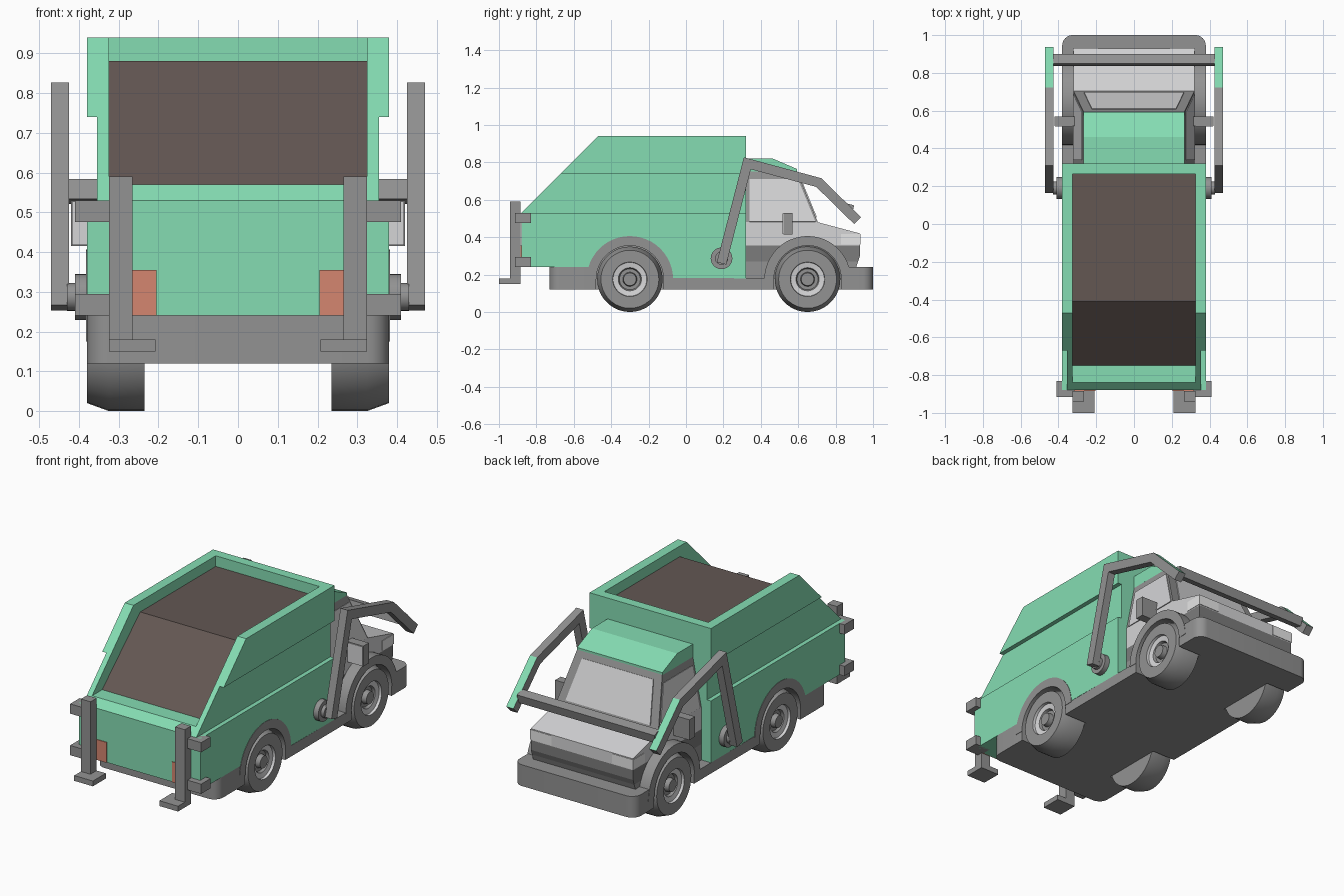
import bpy, bmesh, math
from mathutils import Vector

if "Cube" in bpy.data.objects:
    bpy.data.objects.remove(bpy.data.objects["Cube"])

def material(name, rgb):
    m = bpy.data.materials.new(name)
    m.diffuse_color = (*rgb, 1)
    m.use_nodes = True
    m.node_tree.nodes["Principled BSDF"].inputs["Base Color"].default_value = m.diffuse_color
    return m

GREEN = material("green paint", (0.235, 0.72, 0.45))
GRAY = material("mid gray", (0.29, 0.29, 0.29))
DARK = material("dark gray trim", (0.20, 0.20, 0.20))
LIGHT = material("light gray", (0.66, 0.66, 0.67))
WHITE = material("lamp white", (0.80, 0.80, 0.80))
BROWN = material("refuse brown", (0.125, 0.095, 0.086))
RED = material("tail lamp red", (0.66, 0.24, 0.16))

def finish(name, bm, *mats, smooth=False):
    bmesh.ops.recalc_face_normals(bm, faces=bm.faces[:])
    me = bpy.data.meshes.new(name)
    bm.to_mesh(me)
    bm.free()
    for m in mats:
        me.materials.append(m)
    ob = bpy.data.objects.new(name, me)
    bpy.context.collection.objects.link(ob)
    if smooth:
        bpy.ops.object.select_all(action='DESELECT')
        ob.select_set(True)
        bpy.context.view_layer.objects.active = ob
        bpy.ops.object.shade_smooth_by_angle(angle=math.radians(30))
    return ob

def prism_bm(pts, a, b, axis='X'):
    """Extrude a (y,z) profile along x, or an (x,y) outline along z."""
    bm = bmesh.new()
    put = (lambda p, t: (t, p[0], p[1])) if axis == 'X' else (lambda p, t: (p[0], p[1], t))
    f = bm.faces.new([bm.verts.new(put(p, a)) for p in pts])
    r = bmesh.ops.extrude_face_region(bm, geom=[f])
    d = Vector(put((0, 0), b - a))
    bmesh.ops.translate(bm, vec=d, verts=[v for v in r['geom'] if isinstance(v, bmesh.types.BMVert)])
    bmesh.ops.recalc_face_normals(bm, faces=bm.faces[:])
    return bm

def prism(name, pts, a, b, mat, axis='X', smooth=False):
    return finish(name, prism_bm(pts, a, b, axis), mat, smooth=smooth)

def box(name, x0, x1, y0, y1, z0, z1, mat):
    return prism(name, [(y0, z0), (y1, z0), (y1, z1), (y0, z1)], x0, x1, mat)

def plate(name, corners, mat, lift):
    """Thin panel standing proud of a sloping face."""
    bm = bmesh.new()
    f = bm.faces.new([bm.verts.new(c) for c in corners])
    r = bmesh.ops.extrude_face_region(bm, geom=[f])
    bmesh.ops.translate(bm, vec=Vector(lift), verts=[v for v in r['geom'] if isinstance(v, bmesh.types.BMVert)])
    return finish(name, bm, mat)

def arc(cy, cz, r, a0, a1, n):
    return [(cy + r * math.cos(math.radians(a0 + (a1 - a0) * i / n)),
             cz + r * math.sin(math.radians(a0 + (a1 - a0) * i / n))) for i in range(n + 1)]

WHEELS = {"rear": -0.30, "front": 0.65}

# container body: lower part with wheel arch, then stepped walls
prism("container_base", [(-.88, .53), (-.88, .24), (-.52, .24)] + arc(-.3, .175, .225, 163, 2, 20)
      + [(.32, .18), (.32, .53)], -.38, .38, GREEN)
box("container_cab_wall", -.326, .326, .265, .32, .53, .94, GREEN)
prism("loading_lip", [(-.88, .53), (-.84, .57), (-.75, .57), (-.75, .53)], -.326, .326, GREEN)
prism("refuse_load", [(.267, .5), (.267, .88), (-.41, .88), (-.75, .57), (-.75, .5)], -.327, .327, BROWN)

# chassis
box("chassis_core", -.235, .235, -.6, .9, .12, .181, GRAY)
box("wheel_well_block", -.235, .235, -.53, -.07, .17, .42, GRAY)
r = .055
prism("front_bumper", [(-.38, .83), (.38, .83)] + arc(.38 - r, 1 - r, r, 0, 90, 8)
      + arc(-.38 + r, 1 - r, r, 90, 180, 8), .12, .24, GRAY, 'Z', True)
prism("rear_chassis", [(.38, -.48), (-.38, -.48)] + arc(-.38 + r, -.73 + r, r, 180, 270, 8)
      + arc(.38 - r, -.73 + r, r, 270, 360, 8), .12, .241, GRAY, 'Z', True)

# cab lower half, coloured by height
bm = prism_bm([(.32, .18), (.89, .18), (.91, .24), (.93, .30), (.93, .42), (.705, .48), (.32, .48)], -.32, .32)
for z in (.27, .355):
    bmesh.ops.bisect_plane(bm, geom=bm.verts[:] + bm.edges[:] + bm.faces[:], plane_co=(0, 0, z), plane_no=(0, 0, 1))
for f in bm.faces:
    z = f.calc_center_median().z
    f.material_index = 2 if z > .355 else 1 if z > .27 else 0
finish("cab_lower", bm, GRAY, DARK, LIGHT)

# cab upper half: tapering frame
def cx(z): return .32 - .055 * (z - .48) / .28
def wy(z): return .705 - .115 * (z - .48) / .28
bm = bmesh.new()
for x, y, z in [(s * cx(z), y, z) for z in (.48, .76) for s in (-1, 1) for y in (.32, wy(z))]:
    bm.verts.new((x, y, z))
bmesh.ops.convex_hull(bm, input=bm.verts[:])
finish("cab_frame", bm, GRAY)
prism("cab_roof", [(.31, .75), (.593, .75), (.593, .765), (.46, .822), (.31, .822)], -.267, .267, GREEN)
plate("windshield", [(s * (cx(z) - .05), wy(z), z) for s, z in ((-1, .505), (1, .505), (1, .72), (-1, .72))],
      LIGHT, (0, .005, .002))

# arm side outline from a mitred centre line
path = [Vector(p) for p in ((.19, .26), (.328, .795), (.71, .692), (.918, .488))]
left, right = [], []
for i, p in enumerate(path):
    d0 = (path[i] - path[i - 1]).normalized() if i else (path[1] - p).normalized()
    d1 = (path[i + 1] - p).normalized() if i < len(path) - 1 else d0
    n0, n1 = Vector((-d0.y, d0.x)), Vector((-d1.y, d1.x))
    m = (n0 + n1).normalized()
    off = m * (.026 / m.dot(n0))
    left.append(tuple(p + off))
    right.append(tuple(p - off))
arm_outline = left + right[::-1]

def wheel(name, side, cy):
    prof = [(.235, 0), (.235, .175), (.325, .175), (.38, .155), (.38, .092), (.365, .09), (.36, .062),
            (.345, .056), (.345, .038), (.372, .034), (.372, 0)]
    bm = bmesh.new()
    vs = [bm.verts.new((side * x, cy, .175 + q)) for x, q in prof]
    es = [bm.edges.new(e) for e in zip(vs, vs[1:])]
    bmesh.ops.spin(bm, geom=vs + es, cent=(0, cy, .175), axis=(1, 0, 0), angle=math.tau, steps=36)
    bmesh.ops.remove_doubles(bm, verts=bm.verts[:], dist=1e-4)
    for f in bm.faces:
        c = f.calc_center_median()
        q = math.hypot(c.y - cy, c.z - .175)
        f.material_index = 1 if .06 < q < .0915 and abs(c.x) > .3 else 0
    finish(name, bm, GRAY, LIGHT, smooth=True)

def cylinder(name, x0, x1, cy, cz, rad, mat):
    prism(name, arc(cy, cz, rad, 0, 345, 23), x0, x1, mat, smooth=True)

# everything mirrored left and right
for s, tag in ((-1, "left"), (1, "right")):
    # container side walls
    prism("lower_wall_" + tag, [(-.88, .53), (-.67, .74), (.32, .74), (.32, .53)], s * .325, s * .355, GREEN)
    prism("upper_wall_" + tag, [(-.67, .74), (-.47, .94), (.32, .94), (.32, .74)], s * .325, s * .38, GREEN)
    box("side_sill_" + tag, s * .235, s * .38, -.12, .47, .12, .181, GRAY)
    # wheels and fenders
    for end, cy in WHEELS.items():
        wheel(f"{end}_wheel_{tag}", s, cy)
        prism(f"{end}_fender_{tag}", arc(cy, .175, .231, 0, 180, 24) + arc(cy, .175, .18, 180, 0, 24),
              s * .23, s * .382, GRAY, smooth=True)
    # rear forks with brackets and tail lamps
    box("fork_post_" + tag, s * .265, s * .325, -.94, -.885, .15, .59, GRAY)
    box("fork_foot_" + tag, s * .208, s * .325, -1, -.885, .15, .18, GRAY)
    for z in (.24, .475):
        box("fork_bracket_" + tag, s * .315, s * .41, -.915, -.83, z, z + .055, GRAY)
    box("tail_lamp_" + tag, s * .205, s * .322, -.884, -.875, .24, .355, RED)
    # cab details
    box("headlamp_" + tag, s * .19, s * .323, .83, .933, .36, .416, WHITE)
    plate("side_window_" + tag, [(s * cx(z), y, z) for y, z in
          ((.34, .482), (wy(.482) - .012, .482), (wy(.71) - .012, .71), (.34, .71))], LIGHT, (s * .004, 0, .001))
    box("mirror_" + tag, s * .30, s * .42, .52, .57, .415, .53, GRAY)
    box("mirror_glass_" + tag, s * .325, s * .418, .516, .521, .418, .527, LIGHT)
    # lifting arm, tip painted green on its upper face
    bm = prism_bm(arm_outline, s * .425, s * .47)
    for f in bm.faces:
        f.material_index = int(f.calc_center_median().y > .74 and f.normal.z > .5)
    finish("lift_arm_" + tag, bm, GRAY, GREEN)
    cylinder("arm_pivot_" + tag, s * .37, s * .41, .19, .287, .058, GRAY)
    cylinder("arm_pin_" + tag, s * .40, s * .43, .19, .287, .035, GRAY)

# bar joining both arms
prism("arm_crossbar", arc(.868, .552, .036, 30, 300, 3), -.43, .43, GRAY)
